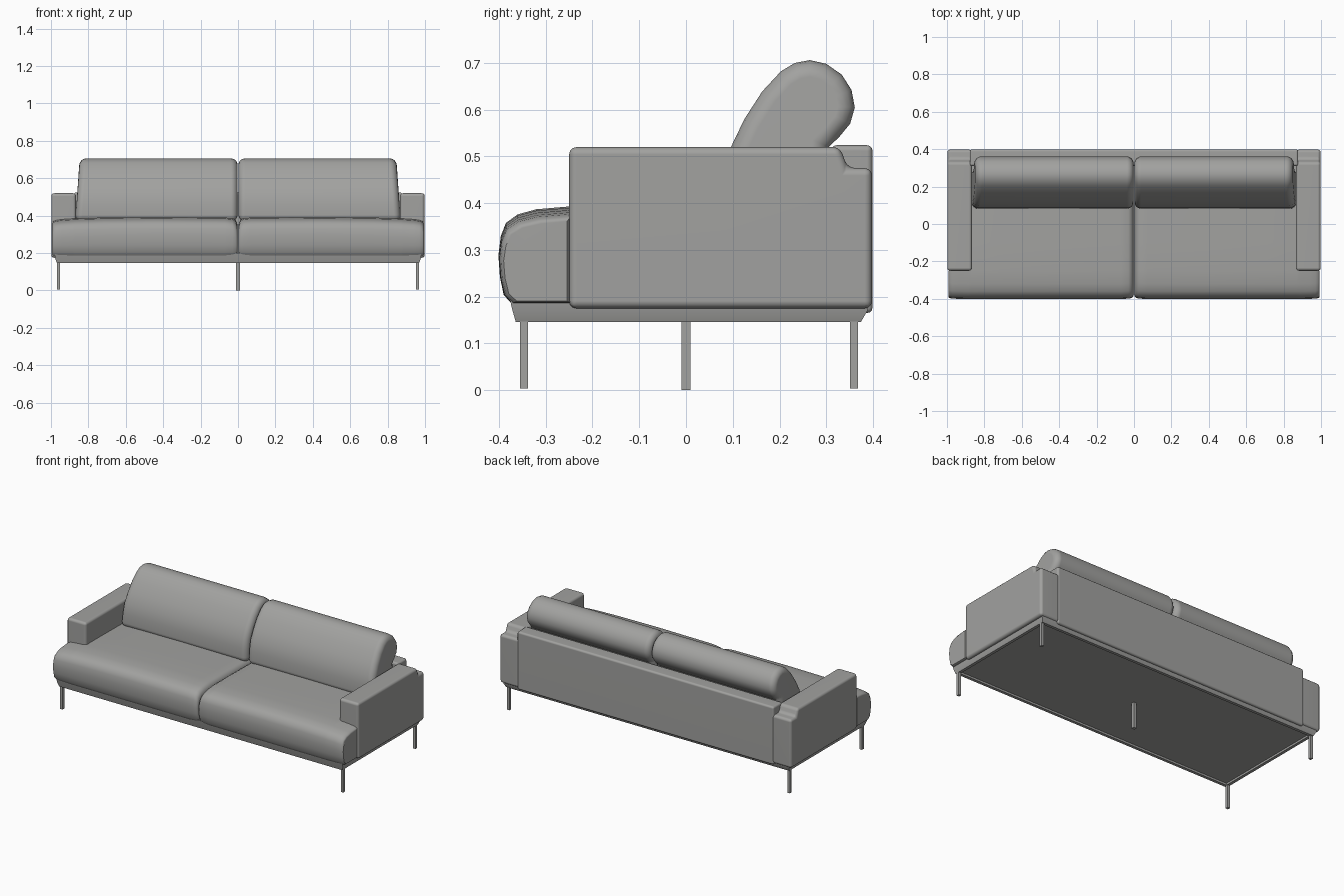
import bpy, bmesh, math

if "Cube" in bpy.data.objects:
    bpy.data.objects.remove(bpy.data.objects["Cube"])

grey = bpy.data.materials.new("warm grey fabric")
grey.diffuse_color = (0.36, 0.36, 0.35, 1)
grey.use_nodes = True
grey.node_tree.nodes["Principled BSDF"].inputs["Base Color"].default_value = grey.diffuse_color


def loft(name, rings, bevel=0.0, segments=3, limit=50, mirror=False):
    """Join matching rings of points, cap both ends, round the sharp edges."""
    bm = bmesh.new()
    loops = [[bm.verts.new(p) for p in ring] for ring in rings]
    n = len(rings[0])
    for a, b in zip(loops, loops[1:]):
        for i in range(n):
            j = (i + 1) % n
            bm.faces.new((a[i], a[j], b[j], b[i]))
    bm.faces.new(loops[0][::-1])
    bm.faces.new(loops[-1])
    bmesh.ops.recalc_face_normals(bm, faces=bm.faces[:])
    mesh = bpy.data.meshes.new(name)
    bm.to_mesh(mesh)
    bm.free()
    obj = bpy.data.objects.new(name, mesh)
    bpy.context.collection.objects.link(obj)
    if bevel:
        m = obj.modifiers.new("rounding", "BEVEL")
        m.width, m.segments = bevel, segments
        m.limit_method, m.angle_limit = "ANGLE", math.radians(limit)
        m.use_clamp_overlap = False
    if mirror:
        obj.modifiers.new("mirror", "MIRROR").use_mirror_merge = False
    # apply the modifiers, then shade
    bpy.context.view_layer.update()
    dg = bpy.context.evaluated_depsgraph_get()
    done = bpy.data.meshes.new_from_object(obj.evaluated_get(dg))
    obj.modifiers.clear()
    obj.data = done
    done.name = name
    done.materials.clear()
    done.materials.append(grey)
    bpy.ops.object.select_all(action="DESELECT")
    obj.select_set(True)
    bpy.context.view_layer.objects.active = obj
    bpy.ops.object.shade_smooth_by_angle(angle=math.radians(40))
    obj.modifiers.new("weighted normals", "WEIGHTED_NORMAL").keep_sharp = True
    return obj


def rect(x0, x1, y0, y1, z):
    return [(x0, y0, z), (x1, y0, z), (x1, y1, z), (x0, y1, z)]


def box(name, x0, x1, y0, y1, z0, z1, **kw):
    return loft(name, [rect(x0, x1, y0, y1, z0), rect(x0, x1, y0, y1, z1)], **kw)


# base frame: recessed underside, narrow rim, flaring sides
loft("base_frame", [rect(-0.95, 0.95, -0.346, 0.356, 0.158),
                    rect(-0.95, 0.95, -0.346, 0.356, 0.146),
                    rect(-0.968, 0.968, -0.364, 0.374, 0.146),
                    rect(-0.977, 0.977, -0.371, 0.388, 0.17),
                    rect(-0.98, 0.98, -0.378, 0.39, 0.2)])

# legs
h = 0.0085
for name, y in (("front_legs", -0.346), ("back_legs", 0.359)):
    box(name, 0.96 - h, 0.96 + h, y - h, y + h, 0.004, 0.165, mirror=True)
box("centre_leg", -0.01, 0.01, -0.01, 0.01, 0, 0.165)

# arms, with a lower step at the back corner
arm = [(-0.25, 0.175), (-0.25, 0.52), (0.33, 0.52), (0.345, 0.475),
       (0.398, 0.475), (0.398, 0.175)]
loft("arms", [[(x, y, z) for y, z in arm] for x in (0.866, 0.998)],
     bevel=0.016, mirror=True)

# back panel
box("back_panel", -0.878, 0.878, 0.31, 0.399, 0.165, 0.524, bevel=0.012)

# seat cushions: side profile swept outwards, shortened where it wraps in front of the arms
seat = [(0.32, 0.185), (-0.373, 0.185), (-0.39, 0.205), (-0.398, 0.245),
        (-0.401, 0.29), (-0.396, 0.33), (-0.385, 0.358), (-0.36, 0.376),
        (-0.32, 0.387), (-0.25, 0.393), (-0.1, 0.393), (0.32, 0.388)]


def seat_ring(x, drop, inset):
    rear = 0.32 if x < 0.88 else -0.243 - inset
    ring = []
    for y, z in seat:
        lift = (z - 0.185) / 0.21
        front = inset if y < -0.3 else 0
        ring.append((x, min(y + front, rear), z - drop * lift + inset * (1 - lift) * 0.5))
    return ring


loft("seat_cushions", [seat_ring(*r) for r in (
    (0.002, 0.05, 0.018), (0.005, 0.032, 0.011), (0.013, 0.016, 0.005),
    (0.03, 0.007, 0.002), (0.07, 0.003, 0), (0.45, 0, 0), (0.72, 0.003, 0),
    (0.872, 0.008, 0), (0.884, 0.009, 0), (0.94, 0.013, 0.001),
    (0.97, 0.017, 0.002), (0.986, 0.023, 0.005), (0.993, 0.032, 0.011))],
    mirror=True)

# back cushions: leaning rounded profile, slightly narrower towards the top
pillow = [(0.08, 0.37), (0.085, 0.46), (0.096, 0.52), (0.125, 0.58),
          (0.163, 0.639), (0.203, 0.682), (0.233, 0.7), (0.265, 0.706),
          (0.30, 0.698), (0.333, 0.675), (0.354, 0.642), (0.361, 0.605),
          (0.351, 0.57), (0.328, 0.542), (0.305, 0.52), (0.295, 0.37)]
loft("back_cushions", [[(0.002, y, z) for y, z in pillow],
                       [(0.87 - 0.07 * (z - 0.37), y, z) for y, z in pillow]],
     bevel=0.035, segments=4, mirror=True)
